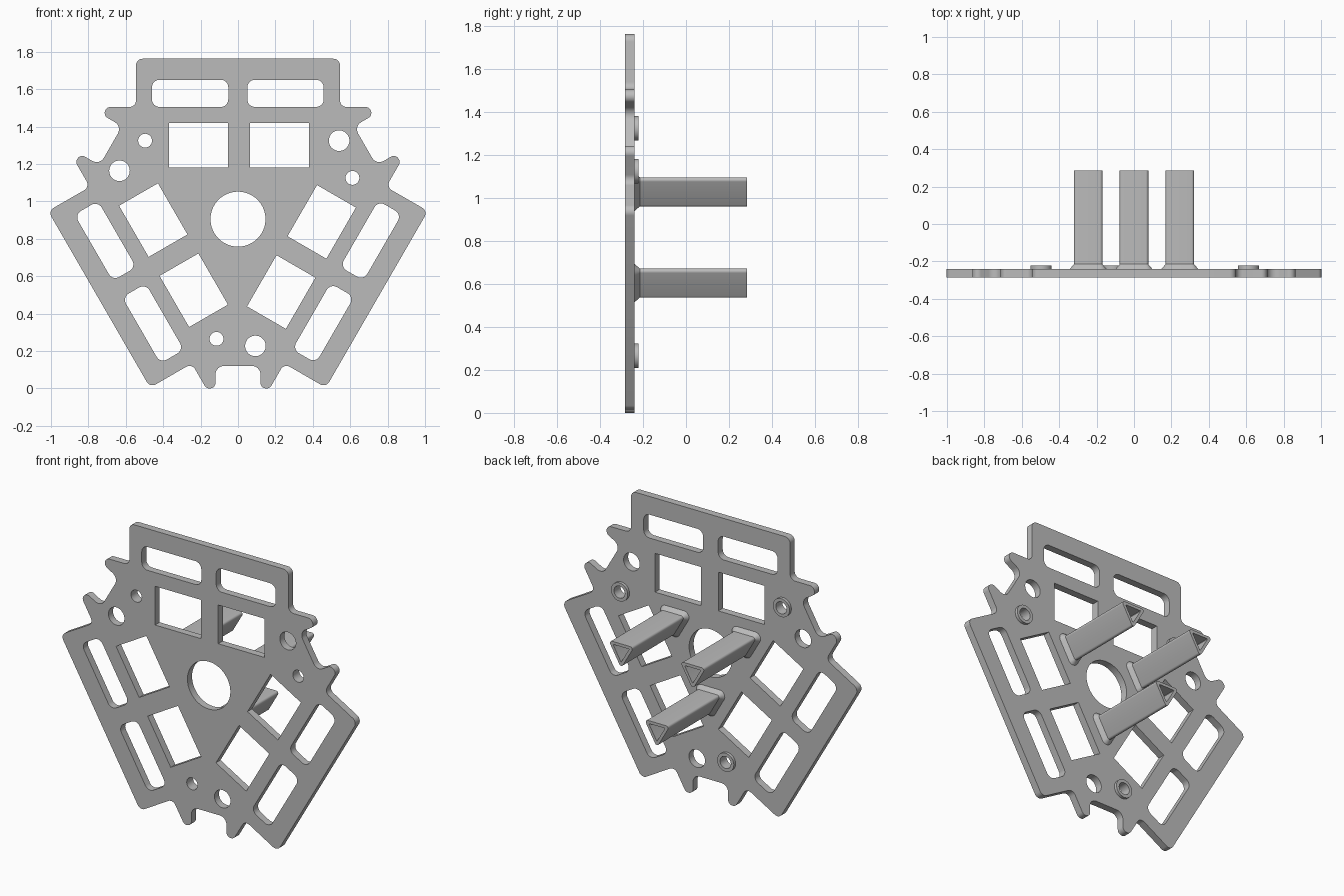
import bpy, bmesh, math
from mathutils import Vector, Matrix

if "Cube" in bpy.data.objects:
    bpy.data.objects.remove(bpy.data.objects["Cube"])

CZ = 0.905                      # height of the three-fold centre
FRONT, BACK, END = -0.285, -0.24, 0.285

grey = bpy.data.materials.new("plain_grey")
grey.use_nodes = True
grey.diffuse_color = (0.5, 0.5, 0.5, 1)
grey.node_tree.nodes["Principled BSDF"].inputs["Base Color"].default_value = (0.5, 0.5, 0.5, 1)


def fillet(corners, steps=8):
    """Round every (x, y, radius) corner of a closed polygon."""
    out = []
    for i, (x, y, r) in enumerate(corners):
        p = Vector((x, y))
        a = (Vector(corners[i - 1][:2]) - p).normalized()
        b = (Vector(corners[(i + 1) % len(corners)][:2]) - p).normalized()
        if r == 0:
            out.append(p)
            continue
        half = a.angle(b) / 2
        centre = p + (a + b).normalized() * r / math.sin(half)
        u = p + a * r / math.tan(half) - centre
        v = p + b * r / math.tan(half) - centre
        sweep = math.pi - 2 * half
        for k in range(steps + 1):
            t = k / steps
            out.append(centre + (u * math.sin((1 - t) * sweep) + v * math.sin(t * sweep)) / math.sin(sweep))
    return out


def circle(x, y, r, n=48):
    return [Vector((x + r * math.cos(math.tau * k / n), y + r * math.sin(math.tau * k / n))) for k in range(n)]


def rect(x0, x1, y0, y1, r=0):
    return fillet([(x0, y0, r), (x1, y0, r), (x1, y1, r), (x0, y1, r)])


def turn(points, third):
    rot = Matrix.Rotation(third * math.tau / 3, 2)
    return [rot @ p for p in points]


def finish(name, mesh):
    ob = bpy.data.objects.new(name, mesh)
    bpy.context.collection.objects.link(ob)
    mesh.materials.clear()
    mesh.materials.append(grey)
    bpy.ops.object.select_all(action="DESELECT")
    ob.select_set(True)
    bpy.context.view_layer.objects.active = ob
    bpy.ops.object.shade_smooth_by_angle(angle=math.radians(30))
    return ob


def loft(name, rings, cap_last=False, close=False):
    """Skin equal-length outlines, each given as (points, y)."""
    bm = bmesh.new()
    loops = [[bm.verts.new((p.x, y, p.y + CZ)) for p in pts] for pts, y in rings]
    pairs = list(zip(loops, loops[1:]))
    if close:
        pairs.append((loops[-1], loops[0]))
    for a, b in pairs:
        for k in range(len(a)):
            j = (k + 1) % len(a)
            bm.faces.new((a[k], a[j], b[j], b[k]))
    if cap_last:
        bm.faces.new(loops[-1])
        bm.faces.new(loops[0])
    bmesh.ops.recalc_face_normals(bm, faces=bm.faces)
    mesh = bpy.data.meshes.new(name)
    bm.to_mesh(mesh)
    bm.free()
    return finish(name, mesh)


# Plate outline: one notch with two knobs, mirrored, then turned three times
half = [(0.12, -0.785, 0.045), (0.12, -0.905, 0.03), (0.17, -0.905, 0.03),
        (0.247, -0.772, 0.035), (0.47, -0.901, 0.035)]
notch = [(-x, y, r) for x, y, r in reversed(half)] + half
corners = []
for third in range(3):
    pts = turn([Vector(c[:2]) for c in notch], third)
    corners += [(p.x, p.y, c[2]) for p, c in zip(pts, notch)]
loops = [fillet(corners), circle(0, 0, 0.147, 64)]

# Openings of one arm, repeated on the other two
BOSS = (-0.115, -0.64)
openings = [rect(-0.46, -0.052, 0.6, 0.745, 0.04), rect(0.05, 0.458, 0.6, 0.745, 0.04),
            rect(-0.369, -0.053, 0.275, 0.515), rect(0.064, 0.38, 0.275, 0.515),
            circle(*BOSS, 0.037), circle(0.093, -0.678, 0.055)]
for third in range(3):
    loops += [turn(o, third) for o in openings]

# Plate: filled flat curve with thickness, turned into a mesh
curve = bpy.data.curves.new("plate_outline", "CURVE")
curve.dimensions = "2D"
curve.fill_mode = "BOTH"
curve.extrude = (BACK - FRONT) / 2
for loop in loops:
    spline = curve.splines.new("POLY")
    spline.points.add(len(loop) - 1)
    for point, p in zip(spline.points, loop):
        point.co = (p.x, p.y, 0, 1)
    spline.use_cyclic_u = True
helper = bpy.data.objects.new("plate_outline", curve)
bpy.context.collection.objects.link(helper)
bpy.context.view_layer.update()
evaluated = helper.evaluated_get(bpy.context.evaluated_depsgraph_get())
plate = bpy.data.meshes.new_from_object(evaluated)
bpy.data.objects.remove(helper)
plate.transform(Matrix.Translation((0, (FRONT + BACK) / 2, CZ)) @ Matrix.Rotation(math.pi / 2, 4, "X"))
bm = bmesh.new()
bm.from_mesh(plate)
bmesh.ops.remove_doubles(bm, verts=bm.verts, dist=0.0001)
bmesh.ops.recalc_face_normals(bm, faces=bm.faces)
bm.to_mesh(plate)
bm.free()
finish("plate", plate)


def triangle(centre, inradius, r):
    """Rounded triangle with its flat side up."""
    return fillet([(centre.x + 2 * inradius * math.cos(a), centre.y + 2 * inradius * math.sin(a), r)
                   for a in (math.radians(d) for d in (-90, 30, 150))])


# Hollow triangular posts with flared feet, and bosses round the small holes
for third in range(3):
    c = turn([Vector((0, -0.283))], third)[0]
    outer, inner = triangle(c, 0.05, 0.014), triangle(c, 0.032, 0.003)
    loft(f"post_{third + 1}", [(triangle(c, 0.073, 0.037), BACK - 0.002), (outer, -0.215), (outer, END),
                               (inner, END), (inner, BACK + 0.01)], cap_last=True)
    b = turn([Vector(BOSS)], third)[0]
    wide, bore = circle(b.x, b.y, 0.057), circle(b.x, b.y, 0.037)
    loft(f"boss_{third + 1}", [(wide, BACK - 0.002), (wide, -0.222), (bore, -0.222), (bore, BACK - 0.002)],
         close=True)
